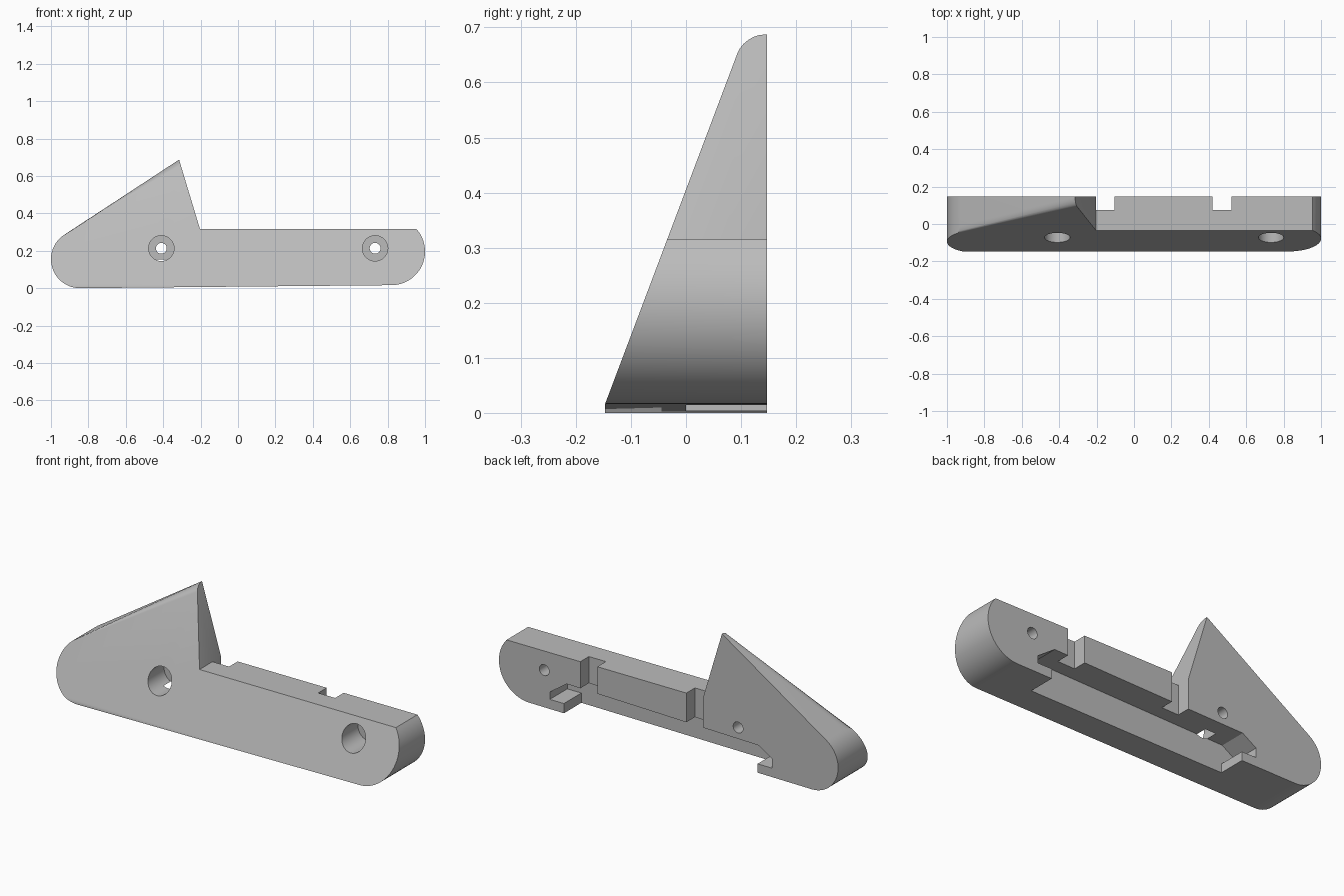
import bpy, bmesh, math
from mathutils import Vector

if "Cube" in bpy.data.objects:
    bpy.data.objects.remove(bpy.data.objects["Cube"])

BACK, FRONT = 0.147, -0.147

grey = bpy.data.materials.new("light_grey")
grey.use_nodes = True
grey.diffuse_color = (0.5, 0.5, 0.5, 1)
grey.node_tree.nodes["Principled BSDF"].inputs["Base Color"].default_value = (0.5, 0.5, 0.5, 1)


def arc(cx, cz, r, start, end, n=24):
    """Points on an arc in the XZ plane, angles in degrees."""
    angles = [math.radians(start + (end - start) * i / n) for i in range(n + 1)]
    return [(cx + r * math.cos(a), cz + r * math.sin(a)) for a in angles]


def prism(profile, y0, y1):
    """Extrude an XZ profile from y0 to y1."""
    bm = bmesh.new()
    face = bm.faces.new([bm.verts.new((x, y0, z)) for x, z in profile])
    new = bmesh.ops.extrude_face_region(bm, geom=[face])["geom"]
    verts = [v for v in new if isinstance(v, bmesh.types.BMVert)]
    bmesh.ops.translate(bm, verts=verts, vec=(0, y1 - y0, 0))
    bmesh.ops.recalc_face_normals(bm, faces=bm.faces)
    return bm


def make_object(name, bm):
    mesh = bpy.data.meshes.new(name)
    bm.to_mesh(mesh)
    bm.free()
    mesh.materials.append(grey)
    obj = bpy.data.objects.new(name, mesh)
    bpy.context.collection.objects.link(obj)
    return obj


def box_profile(x0, x1, z0, z1):
    return [(x0, z0), (x1, z0), (x1, z1), (x0, z1)]


# Body: long bar with rounded ends and a pointed fin
apex = (-0.315, 0.687)
outline = [apex, (-0.203, 0.315)]
outline += arc(0.82, 0.196, 0.18, 41.4, -90)
outline += arc(-0.845, 0.155, 0.155, 270, 123.3)
bm = prism(outline, FRONT, BACK)

# Sloping front face
cut = bmesh.ops.bisect_plane(
    bm, geom=bm.verts[:] + bm.edges[:] + bm.faces[:],
    plane_co=(0, FRONT, 0.016), plane_no=Vector((0, -2.65, 1)).normalized(),
    clear_outer=True)["geom_cut"]
bmesh.ops.contextual_create(bm, geom=[e for e in cut if isinstance(e, bmesh.types.BMEdge)])
bmesh.ops.recalc_face_normals(bm, faces=bm.faces)

# Rounded upper edge of the fin
ridge = [e for e in bm.edges
         if abs(e.verts[0].co.x - e.verts[1].co.x) > 0.4
         and min(v.co.z for v in e.verts) > 0.25
         and max(v.co.z for v in e.verts) > 0.6
         and max(v.co.y for v in e.verts) < BACK - 0.01]
bmesh.ops.bevel(bm, geom=ridge, offset=0.035, segments=6, profile=0.5, affect='EDGES')
body = make_object("bracket_body", bm)

# Rear pocket, open at the bottom, with an undercut lip at each end
pocket = [(-0.525, -0.1), (0.617, -0.1), (0.617, 0.066), (0.70, 0.066), (0.70, 0.105),
          (0.60, 0.175), (-0.53, 0.15), (-0.61, 0.1), (-0.61, 0.05), (-0.525, 0.05)]
cutters = [make_object("pocket_cutter", prism(pocket, 0.0, 0.3))]

# Two upright notches above the pocket
for x0, x1 in ((-0.203, -0.105), (0.42, 0.52)):
    cutters.append(make_object("notch_cutter", prism(box_profile(x0, x1, 0.1, 0.5), 0.075, 0.3)))

# Counterbored screw holes
for x in (-0.41, 0.733):
    for r, y1 in ((0.068, 0.06), (0.029, 0.3)):
        ring = arc(x, 0.213, r, 0, 360, 32)[:-1]
        cutters.append(make_object("hole_cutter", prism(ring, -0.3, y1)))

bpy.context.view_layer.objects.active = body
body.select_set(True)
for cutter in cutters:
    cutter.hide_render = True
    mod = body.modifiers.new("cut", 'BOOLEAN')
    mod.operation = 'DIFFERENCE'
    mod.solver = 'EXACT'
    mod.object = cutter
    bpy.ops.object.modifier_apply(modifier=mod.name)
    bpy.data.objects.remove(cutter)

bpy.ops.object.shade_smooth_by_angle(angle=math.radians(25))
